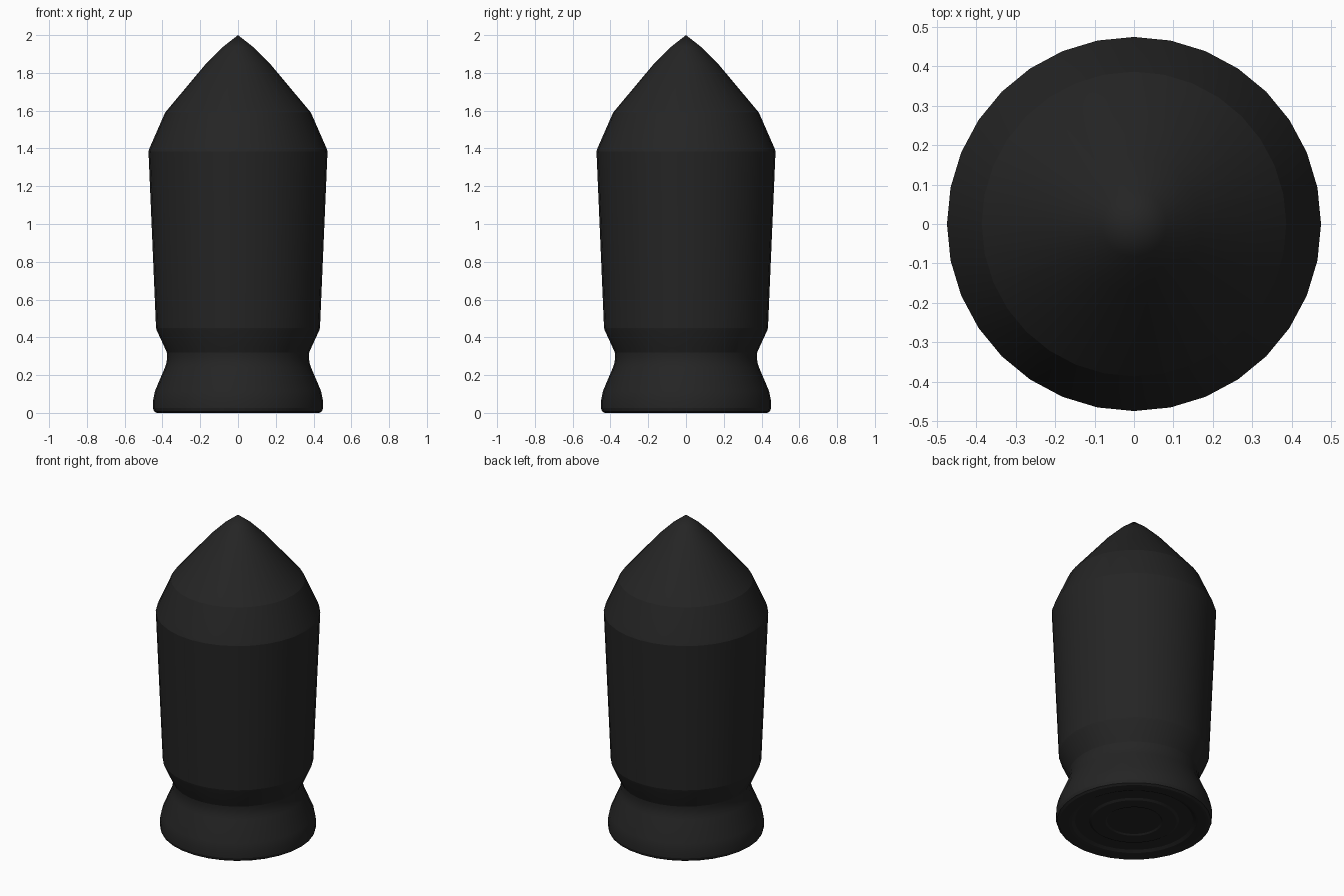
import bpy, bmesh, math

if "Cube" in bpy.data.objects:
    bpy.data.objects.remove(bpy.data.objects["Cube"])

SIDES = 32

# One near-black colour for the whole post
black = bpy.data.materials.new("matte black")
black.diffuse_color = (0.018, 0.018, 0.018, 1)
black.use_nodes = True
black.node_tree.nodes["Principled BSDF"].inputs["Base Color"].default_value = black.diffuse_color


def lathe(name, profile):
    """Turn (radius, height) points around z; radius 0 ends become poles."""
    bm = bmesh.new()
    rings = []
    for r, z in profile:
        if r == 0:
            rings.append([bm.verts.new((0, 0, z))] * SIDES)
        else:
            rings.append([bm.verts.new((r * math.cos(2 * math.pi * i / SIDES),
                                        r * math.sin(2 * math.pi * i / SIDES), z))
                          for i in range(SIDES)])
    for low, high in zip(rings, rings[1:]):
        for i in range(SIDES):
            j = (i + 1) % SIDES
            corners = [low[i], low[j], high[j], high[i]]
            bm.faces.new(list(dict.fromkeys(corners)))
    bmesh.ops.recalc_face_normals(bm, faces=bm.faces)
    mesh = bpy.data.meshes.new(name)
    bm.to_mesh(mesh)
    bm.free()
    mesh.materials.append(black)
    obj = bpy.data.objects.new(name, mesh)
    bpy.context.collection.objects.link(obj)
    return obj


# Stepped underside, flared foot, waisted neck, tapered body, pointed tip
underside = [(0, 0.012), (0.155, 0.012), (0.165, 0.006), (0.245, 0.006),
             (0.26, 0.014), (0.34, 0.014), (0.36, 0.004), (0.38, 0.0)]
foot = [(0.43, 0.0), (0.444, 0.008), (0.45, 0.025), (0.45, 0.065),
        (0.44, 0.115)]
neck = [(0.387, 0.24), (0.379, 0.265), (0.375, 0.295), (0.377, 0.32),
        (0.388, 0.345)]
body = [(0.43, 0.437), (0.434, 0.45), (0.474, 1.385), (0.469, 1.4)]
tip = [(0.386, 1.59), (0.17, 1.848), (0.083, 1.935), (0, 2.0)]
post = lathe("pointed_post", underside + foot + neck + body + tip)

# Soft shading around the turn, crisp edges between bands
bpy.context.view_layer.objects.active = post
post.select_set(True)
bpy.ops.object.shade_smooth_by_angle(angle=math.radians(14))
